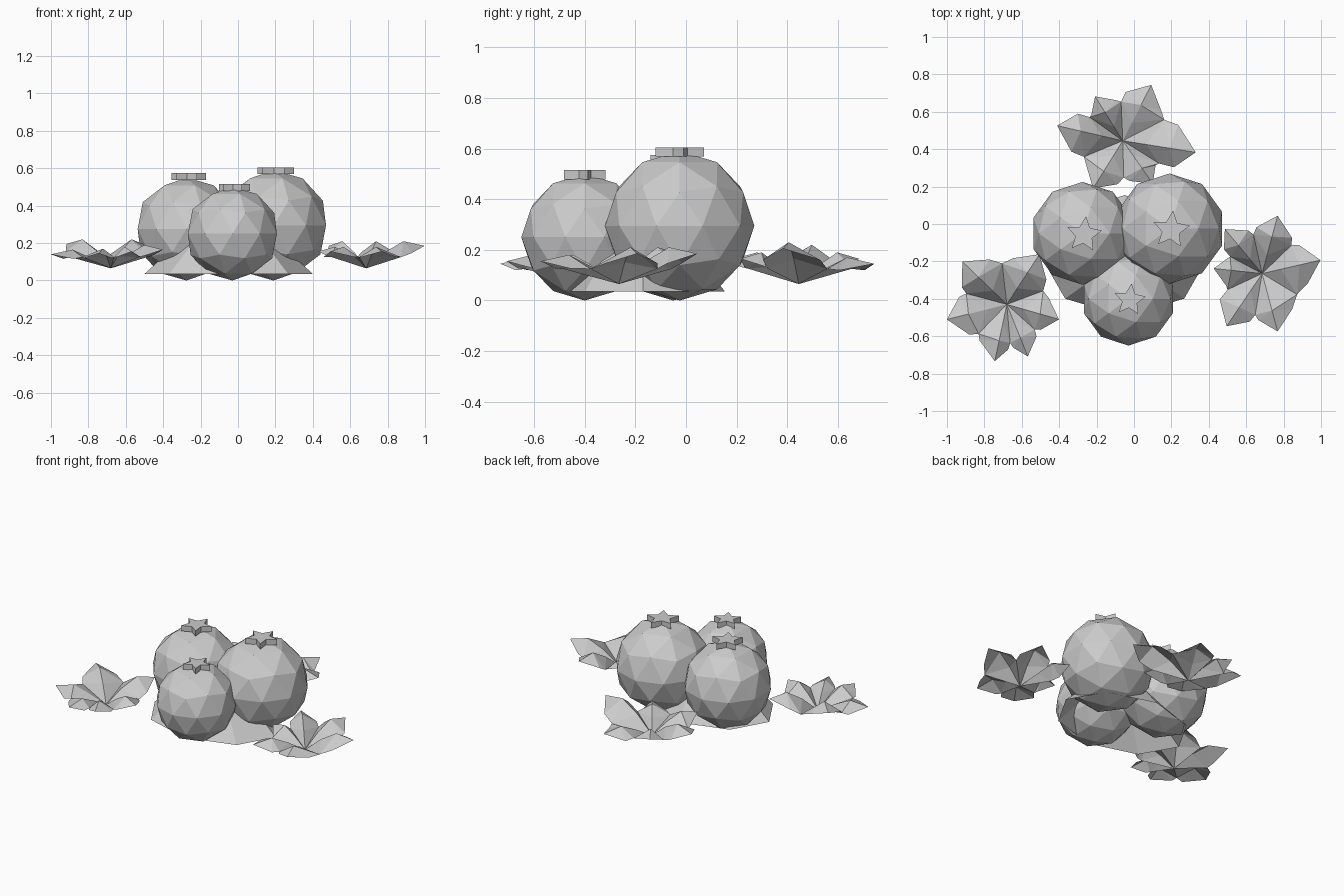
import bpy, bmesh, math

cube = bpy.data.objects.get("Cube")
if cube:
    bpy.data.objects.remove(cube)

grey = bpy.data.materials.new("plain grey")
grey.use_nodes = True
grey.diffuse_color = (0.6, 0.6, 0.6, 1)
grey.node_tree.nodes["Principled BSDF"].inputs["Base Color"].default_value = (0.6, 0.6, 0.6, 1)


def add_object(name, bm, location):
    mesh = bpy.data.meshes.new(name)
    bm.to_mesh(mesh)
    bm.free()
    mesh.materials.append(grey)
    obj = bpy.data.objects.new(name, mesh)
    obj.location = location
    bpy.context.collection.objects.link(obj)
    return obj


# Faceted berry
def add_berry(name, x, y, radius):
    bm = bmesh.new()
    bmesh.ops.create_icosphere(bm, subdivisions=2, radius=radius)
    add_object(name, bm, (x, y, radius))


# Five-pointed crown plate on top of a berry
def add_crown(name, x, y, top, radius):
    bm = bmesh.new()
    ring = []
    for i in range(10):
        a = math.radians(84 + 36 * i)
        r = radius if i % 2 == 0 else radius * 0.48
        ring.append(bm.verts.new((r * math.cos(a), r * math.sin(a), 0)))
    face = bm.faces.new(ring)
    extruded = bmesh.ops.extrude_face_region(bm, geom=[face])
    verts = [g for g in extruded["geom"] if isinstance(g, bmesh.types.BMVert)]
    bmesh.ops.translate(bm, verts=verts, vec=(0, 0, 0.037))
    bmesh.ops.recalc_face_normals(bm, faces=bm.faces)
    add_object(name, bm, (x, y, top - 0.037))


# Rosette of arched leaves joined along valleys; leaves run anticlockwise as (angle, length, tip height)
def add_rosette(name, x, y, leaves):
    bm = bmesh.new()

    def point(angle, r, z):
        a = math.radians(angle)
        return bm.verts.new((r * math.cos(a), r * math.sin(a), z))

    root = point(0, 0, 0)
    count = len(leaves)
    gaps = [(leaves[(i + 1) % count][0] - leaves[i][0]) % 360 for i in range(count)]
    notches = []
    for i, (angle, length, tip) in enumerate(leaves):
        mean = (length + leaves[(i + 1) % count][1]) / 2
        notches.append(point(angle + gaps[i] / 2, mean * 0.68, 0.06))
    for i, (angle, length, tip) in enumerate(leaves):
        rise = point(angle, length * 0.32, tip * 0.72)
        ridge = point(angle, length * 0.64, tip + 0.025)
        end = point(angle, length, tip)
        for s, gap, notch in ((1, gaps[i], notches[i]), (-1, gaps[i - 1], notches[i - 1])):
            spread = min(gap * 0.4, 25)
            shoulder = point(angle + s * spread, length * 0.78, tip * 0.68)
            for loop in ((root, notch, rise), (notch, ridge, rise),
                         (notch, shoulder, ridge), (shoulder, end, ridge)):
                bm.faces.new(loop if s < 0 else loop[::-1])
    add_object(name, bm, (x, y, 0.065))


berries = {
    "right": (-0.275, -0.05, 0.275, 0.575, 0.098),
    "left": (0.19, -0.025, 0.295, 0.605, 0.103),
    "front": (-0.03, -0.4, 0.25, 0.515, 0.088),
}
for side, (x, y, radius, top, crown) in berries.items():
    add_berry(side + "_berry", x, y, radius)
    add_crown(side + "_crown", x + 0.008, y - 0.006, top, crown)

# Open flared base under the berries
bm = bmesh.new()
bmesh.ops.create_cone(bm, cap_ends=False, segments=8, radius1=0.45, radius2=0.2, depth=0.23)
base = add_object("flared_base", bm, (-0.05, -0.17, 0.15))
base.scale.y = 0.72

add_rosette("right_leaves", -0.68, -0.43, [
    (57, 0.32, 0.13), (136, 0.33, 0.13), (194, 0.33, 0.075),
    (258, 0.31, 0.08), (292, 0.30, 0.09), (344, 0.29, 0.1)])
add_rosette("left_leaves", 0.685, -0.265, [
    (13, 0.32, 0.12), (75, 0.32, 0.12), (130, 0.31, 0.12),
    (174, 0.26, 0.09), (236, 0.34, 0.09), (285, 0.32, 0.09)])
add_rosette("back_leaves", -0.06, 0.445, [
    (63, 0.335, 0.08), (122, 0.28, 0.1), (167, 0.36, 0.13),
    (238, 0.30, 0.1), (305, 0.28, 0.1), (351, 0.395, 0.14)])
